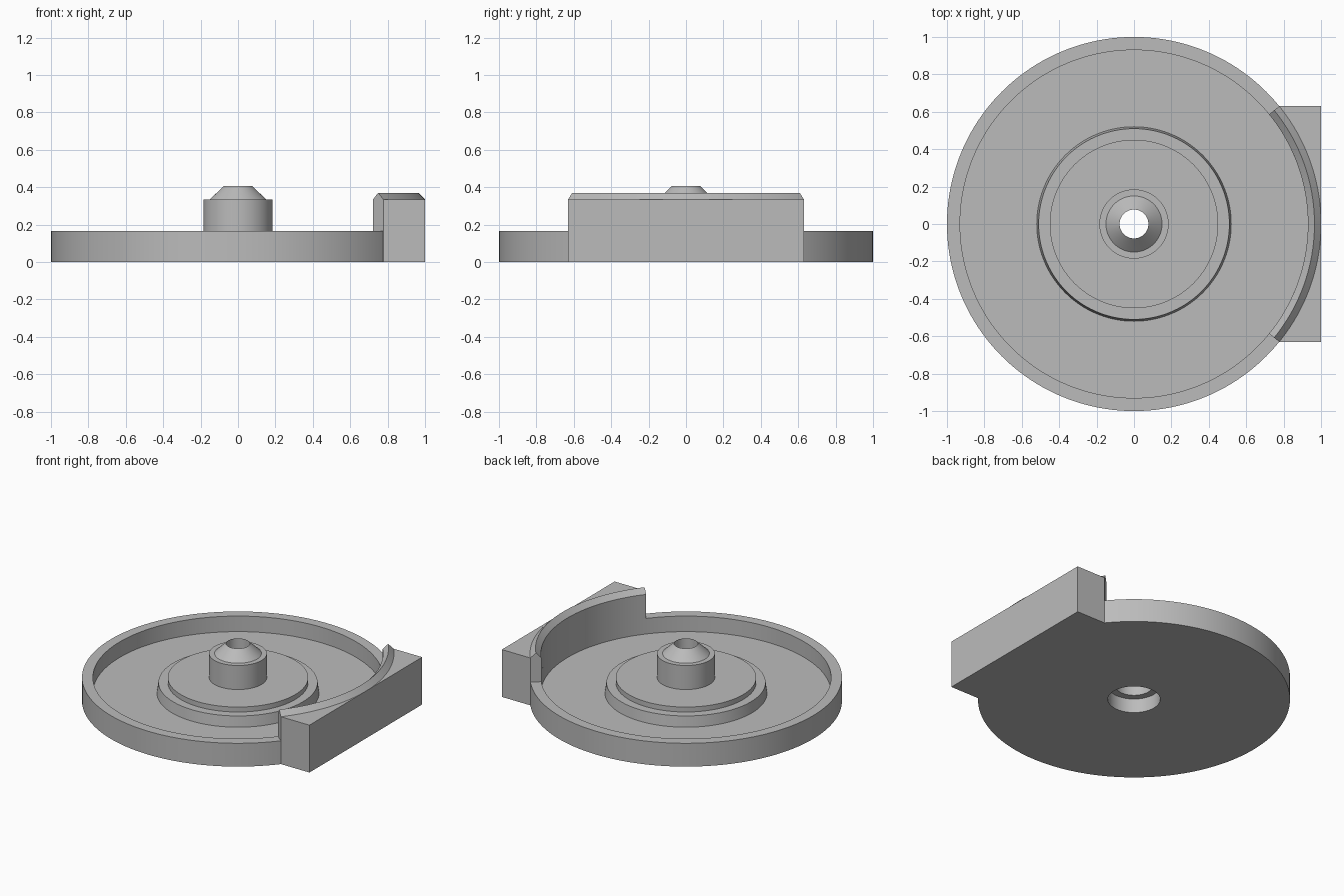
import bpy, bmesh, math

cube = bpy.data.objects.get("Cube")
if cube:
    bpy.data.objects.remove(cube, do_unlink=True)

grey = bpy.data.materials.new("plain grey")
grey.use_nodes = True
COLOUR = (0.5, 0.5, 0.5, 1.0)
grey.diffuse_color = COLOUR
grey.node_tree.nodes["Principled BSDF"].inputs["Base Color"].default_value = COLOUR


def finish(name, bm):
    """Turn a bmesh into a smooth-by-angle object."""
    bmesh.ops.recalc_face_normals(bm, faces=bm.faces)
    mesh = bpy.data.meshes.new(name)
    bm.to_mesh(mesh)
    bm.free()
    mesh.materials.append(grey)
    obj = bpy.data.objects.new(name, mesh)
    bpy.context.collection.objects.link(obj)
    bpy.ops.object.select_all(action='DESELECT')
    obj.select_set(True)
    bpy.context.view_layer.objects.active = obj
    bpy.ops.object.shade_smooth_by_angle(angle=math.radians(25))
    return obj


def revolve(name, profile, start, end, steps):
    """Sweep a closed (radius, z) profile about the z axis."""
    full = end - start > 2 * math.pi - 1e-6
    bm = bmesh.new()
    rings = []
    for i in range(steps if full else steps + 1):
        a = start + (end - start) * i / steps
        rings.append([bm.verts.new((r * math.cos(a), r * math.sin(a), z))
                      for r, z in profile])
    n = len(profile)
    for i in range(steps):
        p, q = rings[i], rings[(i + 1) % len(rings)]
        for j in range(n):
            k = (j + 1) % n
            bm.faces.new((p[j], q[j], q[k], p[k]))
    if not full:
        bm.faces.new(rings[0])
        bm.faces.new(rings[-1])
    return finish(name, bm)


def extrude_outline(name, outline, z0, z1):
    """Extrude a flat outline upwards."""
    bm = bmesh.new()
    face = bm.faces.new([bm.verts.new((x, y, z0)) for x, y in outline])
    top = bmesh.ops.extrude_face_region(bm, geom=[face])
    verts = [v for v in top["geom"] if isinstance(v, bmesh.types.BMVert)]
    bmesh.ops.translate(bm, verts=verts, vec=(0, 0, z1 - z0))
    return finish(name, bm)


RIM, FLOOR, SHOULDER = 0.165, 0.055, 0.335
HALF = 0.63                      # half width of the side block
ARC = math.asin(HALF)            # half angle of the raised wall

# Round tray with rim, stepped centre, hollow post and stepped bore
revolve("round_tray", [
    (0.168, 0), (1.0, 0), (1.0, RIM), (0.93, RIM), (0.93, FLOOR),
    (0.52, FLOOR), (0.51, 0.13), (0.45, 0.13), (0.45, RIM),
    (0.185, RIM), (0.185, SHOULDER), (0.15, SHOULDER), (0.077, 0.405),
    (0.077, 0.30), (0.12, 0.26), (0.12, 0.10), (0.168, 0.10),
], 0, 2 * math.pi, 160)

# Curved wall standing on the rim, topped by a pointed ridge
revolve("raised_wall", [
    (0.93, RIM), (1.0, RIM), (1.0, SHOULDER), (0.965, 0.37), (0.93, SHOULDER),
], -ARC, ARC, 40)

# Straight-sided block behind the wall, its inner arc tucked under the ridge
inner = 0.965
limit = ARC - 0.01
arc = [(inner * math.cos(a), inner * math.sin(a))
       for a in (limit - 2 * limit * i / 40 for i in range(41))]
edge = math.cos(ARC)
extrude_outline("side_block",
                [(1, -HALF), (1, HALF), (edge, HALF)] + arc + [(edge, -HALF)],
                0, SHOULDER)
